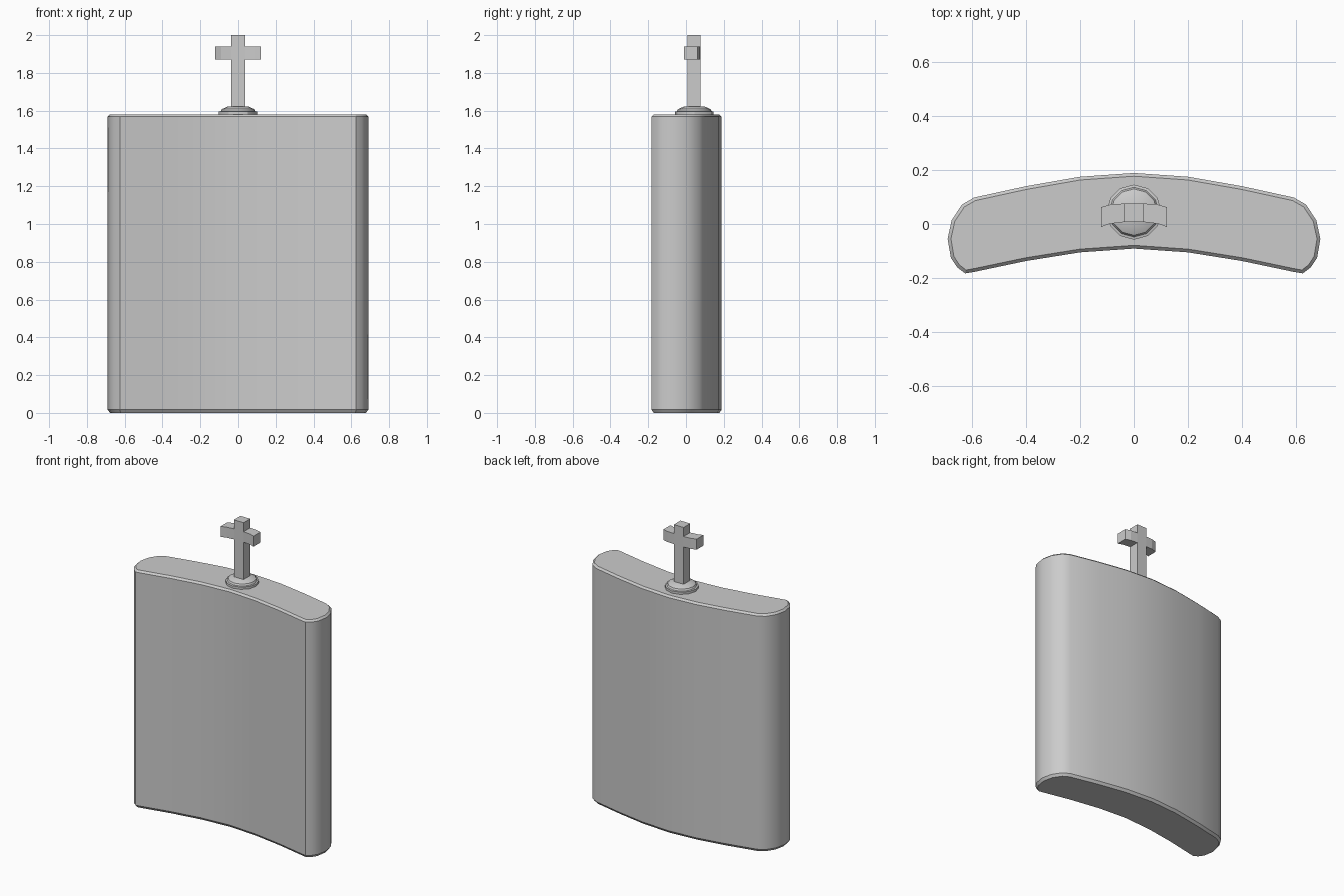
import bpy, bmesh, math

if "Cube" in bpy.data.objects:
    bpy.data.objects.remove(bpy.data.objects["Cube"])


def make_object(name, bm):
    bmesh.ops.recalc_face_normals(bm, faces=bm.faces)
    mesh = bpy.data.meshes.new(name)
    bm.to_mesh(mesh)
    bm.free()
    obj = bpy.data.objects.new(name, mesh)
    bpy.context.collection.objects.link(obj)
    return obj


def mirrored(half):
    """Complete an outline from its right half (back centre to front centre)."""
    return half + [(-x, y) for x, y in reversed(half) if x > 0]


def prism(name, outline, z0, z1):
    bm = bmesh.new()
    face = bm.faces.new([bm.verts.new((x, y, z0)) for x, y in outline])
    top = bmesh.ops.extrude_face_region(bm, geom=[face])["geom"]
    verts = [g for g in top if isinstance(g, bmesh.types.BMVert)]
    bmesh.ops.translate(bm, verts=verts, vec=(0, 0, z1 - z0))
    return make_object(name, bm)


def smooth(obj, degrees):
    bpy.ops.object.select_all(action="DESELECT")
    obj.select_set(True)
    bpy.context.view_layer.objects.active = obj
    bpy.ops.object.shade_smooth_by_angle(angle=math.radians(degrees))


# Curved flask body with chamfered top and bottom rims
body_half = [(0, 0.189), (0.2, 0.175), (0.4, 0.14), (0.592, 0.098), (0.637, 0.072),
             (0.675, 0.014), (0.69, -0.055), (0.678, -0.125), (0.655, -0.16),
             (0.625, -0.183), (0.585, -0.176), (0.4, -0.137), (0.2, -0.105), (0, -0.091)]
body = prism("flask_body", mirrored(body_half), 0.005, 1.58)
bm = bmesh.new()
bm.from_mesh(body.data)
rims = [e for e in bm.edges if abs(e.verts[0].co.z - e.verts[1].co.z) < 1e-5]
bmesh.ops.bevel(bm, geom=rims, offset=0.012, segments=1, affect="EDGES")
for v in bm.verts:
    if v.co.z < 0.01:
        v.co.z = 0
bm.to_mesh(body.data)
bm.free()
smooth(body, 30)

# Round collar under the cross, stacked rings closed at both ends
bm = bmesh.new()
SIDES, CY = 12, 0.044
rings = []
for r, z in [(0.102, 1.57), (0.102, 1.595), (0.092, 1.597), (0.086, 1.608), (0.055, 1.622)]:
    rings.append([bm.verts.new((r * math.cos(2 * math.pi * i / SIDES),
                                CY + r * math.sin(2 * math.pi * i / SIDES), z))
                  for i in range(SIDES)])
for a, b in zip(rings, rings[1:]):
    for i in range(SIDES):
        j = (i + 1) % SIDES
        bm.faces.new((a[i], a[j], b[j], b[i]))
bm.faces.new(rings[0])
bm.faces.new(rings[-1])
smooth(make_object("stopper_collar", bm), 30)

# Cross: upright post and swept-back crossbar arms
post_half = [(0.036, 0.076), (0.036, 0.007)]
prism("cross_post", mirrored(post_half), 1.61, 2.0)
for name, s in (("cross_arm_right", 1), ("cross_arm_left", -1)):
    arm = [(0.03, 0.076), (0.085, 0.073), (0.122, 0.062),
           (0.122, -0.011), (0.09, 0.001), (0.03, 0.008)]
    prism(name, [(s * x, y) for x, y in arm], 1.87, 1.94)
